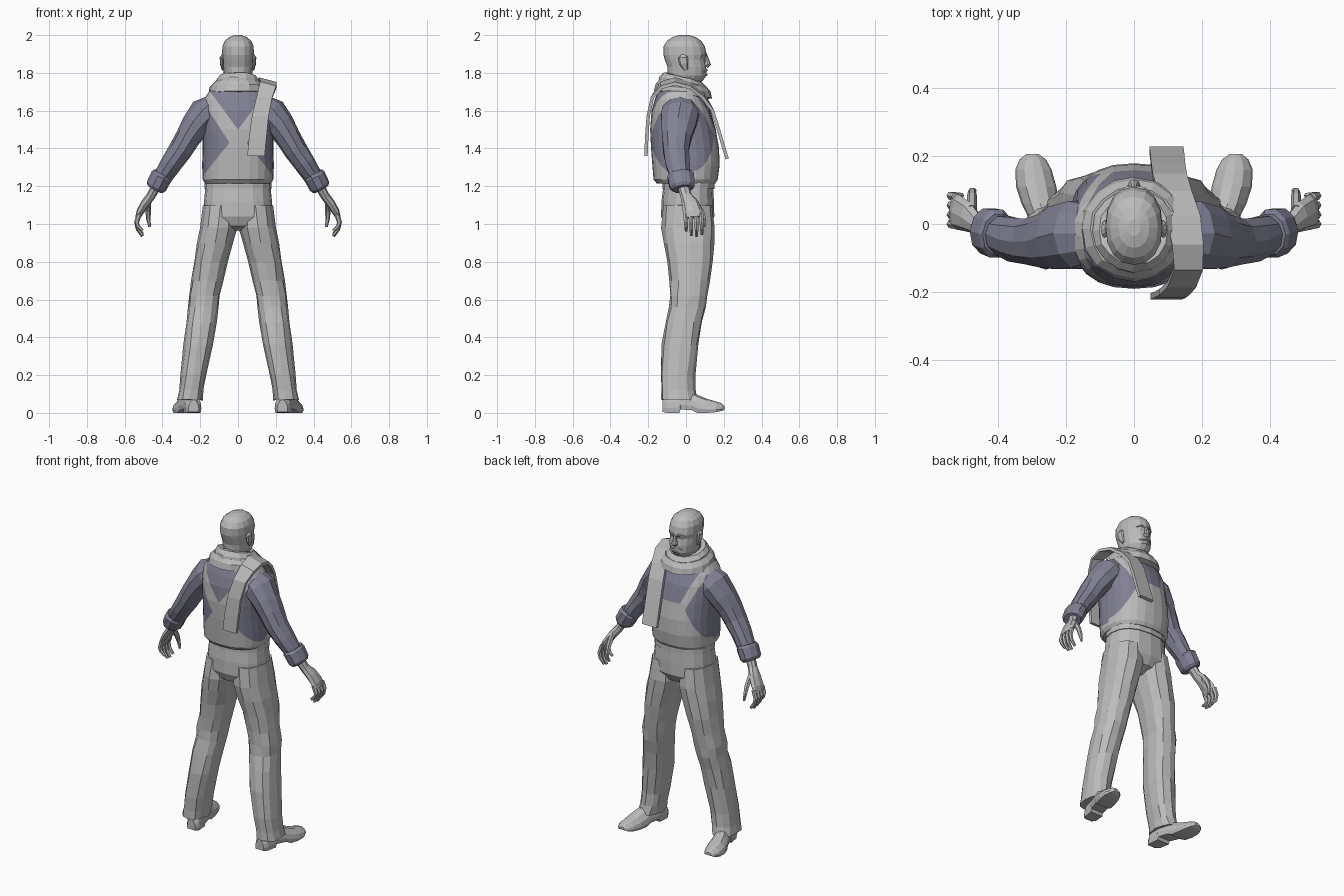
import bpy, bmesh, math, random
from mathutils import Vector

random.seed(4)


def material(name, rgb):
    m = bpy.data.materials.new(name)
    m.diffuse_color = (*rgb, 1)
    return m


GREY = material("plain grey", (0.5, 0.5, 0.5))
SHIRT = material("shirt blue grey", (0.22, 0.22, 0.30))


def loft(name, rings, mats=(GREY,), mirror=False, closed=False, jitter=0.0):
    """Skin a list of equal-sized point rings."""
    bm = bmesh.new()
    rows = [[bm.verts.new(Vector(p) + Vector([random.uniform(-jitter, jitter) for _ in range(3)]))
             for p in r] for r in rings]
    n = len(rows[0])
    for i in range(len(rows) if closed else len(rows) - 1):
        a, b = rows[i], rows[(i + 1) % len(rows)]
        for j in range(n):
            bm.faces.new((a[j], a[(j + 1) % n], b[(j + 1) % n], b[j]))
    if not closed:
        bm.faces.new(rows[0])
        bm.faces.new(rows[-1])
    bmesh.ops.recalc_face_normals(bm, faces=bm.faces)
    me = bpy.data.meshes.new(name)
    bm.to_mesh(me)
    bm.free()
    ob = bpy.data.objects.new(name, me)
    bpy.context.collection.objects.link(ob)
    for m in mats:
        me.materials.append(m)
    if mirror:
        ob.modifiers.new("Mirror", 'MIRROR').use_mirror_merge = False
    return ob


def flat_ring(z, x0, x1, y0, y1, n=16, p=2.4):
    """Horizontal rounded-box outline."""
    pts = []
    for i in range(n):
        t = 2 * math.pi * i / n
        c, s = round(math.cos(t), 6), round(math.sin(t), 6)
        pts.append(((x0 + x1) / 2 + (x1 - x0) / 2 * math.copysign(abs(c) ** (2 / p), c),
                    (y0 + y1) / 2 + (y1 - y0) / 2 * math.copysign(abs(s) ** (2 / p), s), z))
    return pts


def tube(name, path, n=8, **kw):
    """Path entries: x, y, z, radius across, radius along y."""
    P = [Vector(q[:3]) for q in path]
    rings = []
    for i, q in enumerate(path):
        t = (P[min(i + 1, len(P) - 1)] - P[max(i - 1, 0)]).normalized()
        v = Vector((0, 1, 0))
        v = (v - t * v.dot(t)).normalized()
        u = t.cross(v)
        rings.append([P[i] + u * q[3] * math.cos(2 * math.pi * k / n)
                      + v * q[4] * math.sin(2 * math.pi * k / n) for k in range(n)])
    return loft(name, rings, **kw)


# Torso: overalls bib and crossed straps cut into the shirt
torso = loft("torso", [flat_ring(z, -w, w, a, b, 24) for z, w, a, b in (
    (1.215, .175, -.155, .155), (1.235, .187, -.172, .168), (1.31, .19, -.178, .178),
    (1.40, .187, -.185, .175), (1.50, .187, -.19, .158), (1.60, .188, -.182, .13),
    (1.66, .18, -.165, .10), (1.70, .155, -.15, .08), (1.74, .09, -.12, .05))],
    mats=(GREY, SHIRT))
# cut lines, each z = c + m * |x|
FRONT = {"bib_side": (1.667, -2.09), "bib_top": (1.50, 0), "strap_in": (1.3375, 2.5), "strap_out": (1.225, 2.5)}
BACK = {"inner": (1.50, 1.357), "outer": (1.36, 1.55), "lower": (1.486, -1.24)}
bm = bmesh.new()
bm.from_mesh(torso.data)
for lines, front in ((FRONT, True), (BACK, False)):
    for c, m in lines.values():
        for s in (1, -1):
            fs = [f for f in bm.faces if (f.calc_center_median().y > -.01) == front
                  and f.calc_center_median().x * s > 0]
            geom = list({e for f in fs for e in f.edges}) + list({v for f in fs for v in f.verts}) + fs
            bmesh.ops.bisect_plane(bm, geom=geom, dist=1e-5, plane_co=(0, 0, c), plane_no=(-m * s, 0, 1))
for f in bm.faces:
    q = f.calc_center_median()
    lines = FRONT if q.y > -.01 else BACK
    below = {k: q.z < c + m * abs(q.x) for k, (c, m) in lines.items()}
    if lines is FRONT:
        grey = (below["bib_side"] and below["bib_top"]) or \
               (q.z > 1.47 and below["strap_in"] and not below["strap_out"])
    else:
        grey = below["lower"] or (below["inner"] and not below["outer"])
    f.material_index = 0 if grey or q.z < 1.25 else 1
bm.to_mesh(torso.data)
bm.free()

# Trousers
loft("waistband", [flat_ring(z, -w, w, -.125, .15) for z, w in ((1.185, .178), (1.225, .176))])
loft("trouser_seat", [flat_ring(z, -w, w, a, b) for z, w, a, b in (
    (1.20, .172, -.12, .143), (1.12, .18, -.13, .148), (1.04, .185, -.132, .15),
    (.99, .13, -.11, .12), (.965, .05, -.06, .06))])
loft("trouser_leg", [flat_ring(z, x0, x1, a, b, 12) for z, x0, x1, a, b in (
    (1.10, .01, .182, -.12, .14), (.98, .004, .202, -.128, .148), (.90, .028, .215, -.12, .147),
    (.80, .055, .232, -.10, .14), (.70, .078, .245, -.088, .128), (.62, .095, .258, -.085, .115),
    (.56, .10, .262, -.09, .105), (.48, .115, .272, -.108, .085), (.36, .135, .287, -.13, .066),
    (.20, .165, .305, -.135, .046), (.12, .18, .313, -.132, .05), (.07, .188, .322, -.135, .062))],
    mirror=True, jitter=.004)


# Shoes
def shoe_ring(y, xc, w, lo, hi):
    return [(xc + w * a, y, lo + (hi - lo) * b) for a, b in (
        (-.9, 0), (.9, 0), (1, .25), (.9, .55), (.5, .9), (0, 1), (-.5, .9), (-.9, .55), (-1, .25))]


loft("shoe", [shoe_ring(*r) for r in (
    (-.125, .235, .028, .005, .07), (-.10, .237, .043, 0, .10), (-.035, .245, .046, 0, .12),
    (-.03, .246, .046, .018, .12), (.03, .265, .05, .015, .11), (.06, .275, .055, 0, .095),
    (.11, .287, .059, 0, .075), (.16, .295, .053, .004, .06), (.19, .297, .038, .01, .05),
    (.205, .298, .018, .018, .035))], mirror=True)

# Sleeves and rolled cuffs
tube("sleeve", [(.12, -.03, 1.635, .06, .085), (.17, -.03, 1.585, .088, .105),
                (.225, -.04, 1.52, .076, .095), (.265, -.05, 1.46, .068, .082),
                (.305, -.052, 1.39, .062, .072), (.35, -.045, 1.325, .058, .066),
                (.39, -.032, 1.265, .05, .058), (.425, -.022, 1.205, .045, .052)],
     n=10, mats=(SHIRT,), mirror=True, jitter=.003)
tube("cuff", [(.398, -.03, 1.27, .05, .062), (.404, -.028, 1.255, .058, .074),
              (.432, -.02, 1.20, .056, .07), (.44, -.018, 1.185, .045, .056)],
     n=10, mats=(SHIRT,), mirror=True)

# Hands
tube("hand", [(.43, -.015, 1.205, .026, .032), (.46, .0, 1.15, .024, .03), (.49, .022, 1.11, .024, .045),
              (.518, .035, 1.065, .02, .052), (.53, .038, 1.035, .014, .048)], mirror=True)
for i, (y, tip) in enumerate(((-.003, .965), (.024, .94), (.052, .935), (.08, .945))):
    tube(f"finger_{i + 1}", [(.522, y, 1.055, .014, .013), (.537, y + .003, 1.01, .013, .013),
                             (.53, y + .004, (1.01 + tip) / 2, .011, .011), (.505, y + .004, tip, .008, .008)],
         n=6, mirror=True)
tube("thumb", [(.475, .04, 1.125, .014, .02), (.475, .08, 1.07, .015, .015),
               (.475, .095, 1.03, .012, .012), (.468, .098, .985, .007, .007)], n=6, mirror=True)

# Head and facial features
loft("head", [flat_ring(z, -w, w, a, b, 16, 2.2) for z, w, a, b in (
    (1.68, .072, -.10, .05), (1.745, .066, -.095, .055), (1.757, .06, -.095, .088),
    (1.785, .074, -.096, .108), (1.83, .08, -.098, .107), (1.87, .082, -.112, .10),
    (1.895, .084, -.12, .11), (1.94, .083, -.12, .10), (1.97, .07, -.10, .08),
    (1.99, .045, -.07, .05), (2.0, .018, -.035, .015))])
tube("nose", [(0, .102, 1.90, .010, .008), (0, .112, 1.865, .012, .012),
              (0, .113, 1.845, .019, .019), (0, .106, 1.832, .014, .012)])
tube("moustache", [(x, .108 - abs(x) * .35, 1.816 - abs(x) * .25, r, r) for x, r in (
    (-.042, .003), (-.02, .009), (0, .008), (.02, .009), (.042, .003))], n=6)
tube("lower_lip", [(-.022, .098, 1.79, .003, .006), (0, .106, 1.79, .007, .008), (.022, .098, 1.79, .003, .006)], n=6)
tube("brow", [(.008, .107, 1.893, .006, .006), (.03, .102, 1.898, .007, .007), (.055, .083, 1.89, .004, .005)],
     n=6, mirror=True)
tube("ear", [(.078, -.015, 1.895, .008, .014), (.086, -.016, 1.88, .011, .026), (.086, -.012, 1.85, .01, .024),
             (.08, .0, 1.815, .006, .01)], mirror=True)


# Scarf: two wraps round the neck and one long strip over the shoulder
def wrap(name, rx, ry, yc, z, r, tilt, n=16):
    rings = []
    for i in range(n):
        t = 2 * math.pi * i / n
        c, s = math.cos(t), math.sin(t)
        rings.append([((rx + r * a) * c, yc + (ry + r * a) * s, z - tilt * s + r * b)
                      for a, b in ((1.1, -.9), (.9, .2), (.2, 1), (-.6, .9), (-1, -.6), (0, -1.2))])
    loft(name, rings, closed=True, jitter=.003)


wrap("scarf_lower_wrap", .122, .118, -.015, 1.715, .032, .02)
wrap("scarf_upper_wrap", .095, .095, -.018, 1.748, .03, .025)

PATH = [(.095, -.212, 1.36, .046), (.105, -.208, 1.46, .046), (.118, -.20, 1.57, .044),
        (.14, -.178, 1.67, .042), (.16, -.13, 1.735, .042), (.158, -.06, 1.755, .046),
        (.145, .02, 1.735, .05), (.12, .09, 1.68, .05), (.105, .14, 1.60, .05),
        (.10, .172, 1.50, .05), (.098, .195, 1.42, .05), (.095, .218, 1.345, .05)]
strip = []
for i, (x, y, z, w) in enumerate(PATH):
    a, b = PATH[max(i - 1, 0)], PATH[min(i + 1, len(PATH) - 1)]
    nrm = Vector((0, a[2] - b[2], b[1] - a[1])).normalized() * .009
    mid = Vector((x, y, z))
    strip.append([mid + Vector((s * w, 0, -.012 * s * (4 <= i <= 7))) + nrm * k
                  for s, k in ((-1, -1), (1, -1), (1, 1), (-1, 1))])
loft("scarf_tail", strip)
